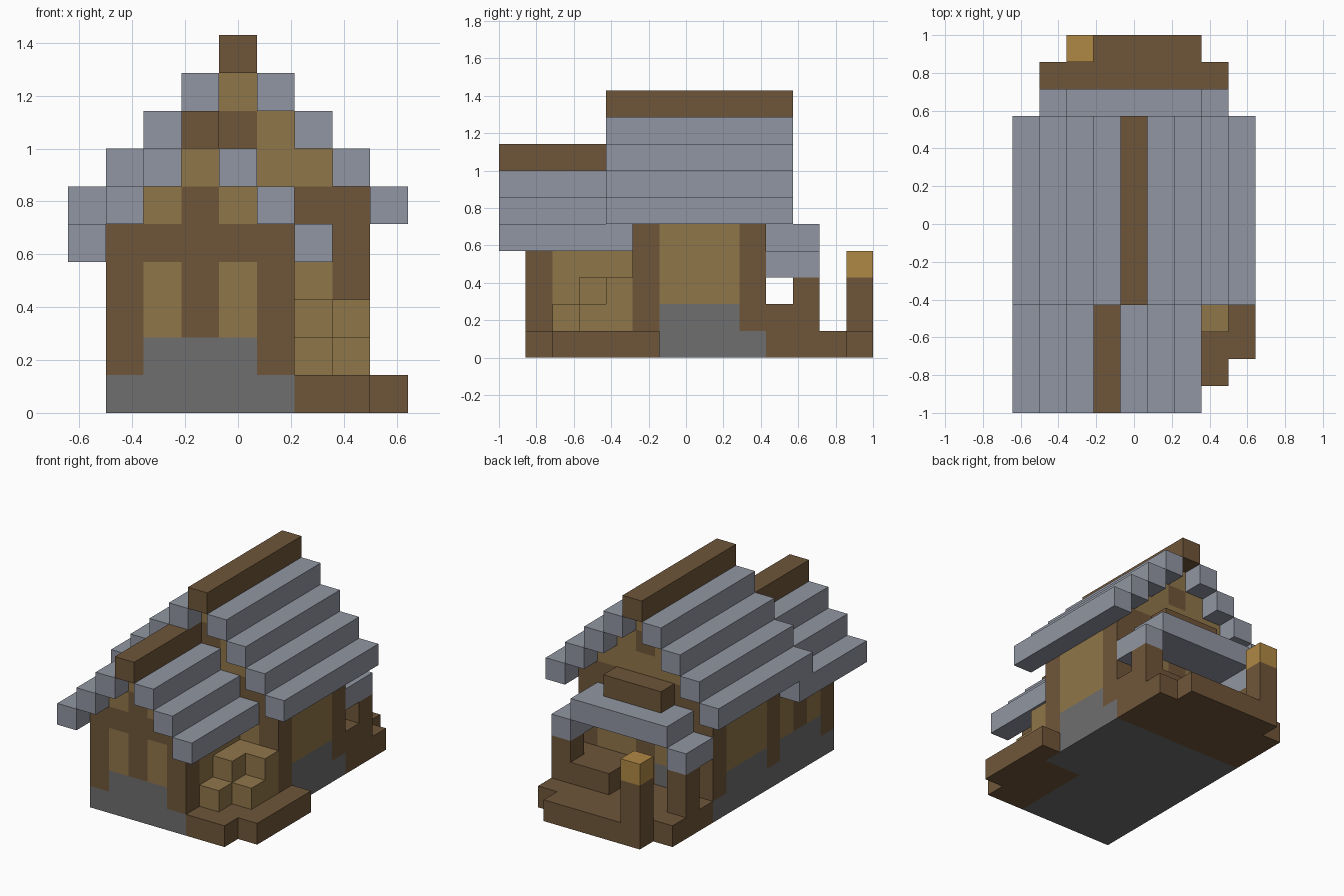
import bpy, bmesh
from mathutils import Matrix, Vector

cube = bpy.data.objects.get("Cube")
if cube:
    bpy.data.objects.remove(cube, do_unlink=True)

U = 1 / 7  # one building block


def material(name, rgb):
    m = bpy.data.materials.new(name)
    m.use_nodes = True
    m.diffuse_color = (*rgb, 1)
    m.node_tree.nodes["Principled BSDF"].inputs["Base Color"].default_value = (*rgb, 1)
    return m


timber = material("brown timber", (0.159, 0.093, 0.042))
plaster = material("tan plaster", (0.28, 0.18, 0.068))
slate = material("grey slate", (0.285, 0.305, 0.36))
stone = material("dark stone", (0.156, 0.156, 0.156))
glow = material("amber lantern", (0.434, 0.25, 0.06))


def finish(name, bm, mats):
    me = bpy.data.meshes.new(name)
    bm.to_mesh(me)
    bm.free()
    for m in mats:
        me.materials.append(m)
    ob = bpy.data.objects.new(name, me)
    bpy.context.collection.objects.link(ob)
    return ob


def boxes(name, mat, *spans):
    """Each span is (x0, x1, y0, y1, z0, z1) in blocks."""
    bm = bmesh.new()
    for x0, x1, y0, y1, z0, z1 in spans:
        centre = Vector((x0 + x1, y0 + y1, z0 + z1)) * U / 2
        size = Vector((x1 - x0, y1 - y0, z1 - z0)) * U
        bmesh.ops.create_cube(bm, size=1, matrix=Matrix.Translation(centre) @ Matrix.Diagonal((*size, 1)))
    return finish(name, bm, [mat])


def wall(name, axis, start, at, rows, flip=False):
    """Panelled wall; rows run top down to z = 1, T timber, P plaster, S stone."""
    bm = bmesh.new()
    for k, row in enumerate(reversed(rows)):
        for i, kind in enumerate(row):
            if kind == ".":
                continue
            a, z = start + i, 1 + k
            corners = [(a, z), (a + 1, z), (a + 1, z + 1), (a, z + 1)]
            pts = [Vector((p, at, q) if axis == "x" else (at, p, q)) * U for p, q in corners]
            face = bm.faces.new([bm.verts.new(p) for p in (reversed(pts) if flip else pts)])
            face.material_index = "TPS".index(kind)
    bmesh.ops.remove_doubles(bm, verts=bm.verts, dist=0.001)
    return finish(name, bm, [timber, plaster, stone])


def stepped_roof(name, cx, top, steps, y0, y1):
    """Mirrored stair-step slates with a timber ridge."""
    spans = [(cx + s * n - 0.5, cx + s * n + 0.5, y0, y1, top - n, top - n + 1)
             for n in range(1, steps + 1) for s in (-1, 1)]
    boxes(name + "_slates", slate, *spans)
    boxes(name + "_ridge", timber, (cx - 0.5, cx + 0.5, y0, y1, top, top + 1))


# Foundations
boxes("foundation", stone, (-3.5, 3.5, -2, 3, 0, 1), (-3.5, 1.5, -6, -2, 0, 1))

# Main house walls
gable = ["...P...", "..PTP..", ".PPPPP.", "TTTTTTT"]
wall("main_front_wall", "x", -3.5, -2, gable + [".....PT"] * 3 + [".....ST"])
wall("main_back_wall", "x", -3.5, 3, gable + ["TPPTPPT"] * 3 + ["TSSTSST"], flip=True)
side = ["TPPPT"] * 3 + ["TSSST"]
wall("main_left_wall", "y", -2, 3.5, side)
wall("main_right_wall", "y", -2, -3.5, side, flip=True)

# Front wing walls
wall("wing_front_wall", "x", -3.5, -6,
     ["..P..", ".PTP.", "TTTTT", "TPTPT", "TPTPT", "TSSST"])
wall("wing_left_wall", "y", -6, 1.5, ["TTTT"] + ["TPPP"] * 3)
wall("wing_right_wall", "y", -6, -3.5, ["TTTT", "TPTP", "TPTP", "TSSS"], flip=True)

# Roofs
stepped_roof("main_roof", 0, 9, 4, -3, 4)
stepped_roof("wing_roof", -1, 7, 3, -7, -2)

# Side deck with stacked crates
boxes("side_deck", timber, (1.5, 3.5, -6, -2, 0, 1), (3.5, 4.5, -5, -1, 0, 1))
boxes("crates", plaster,
      (1.5, 2.5, -5, -2, 1, 2), (2.5, 3.5, -4, -2, 1, 2),
      (1.5, 2.5, -4, -2, 2, 3), (2.5, 3.5, -3, -2, 2, 3))

# Back porch
boxes("porch_deck", timber, (-3.5, 3.5, 3, 6, 0, 1), (-2.5, 2.5, 6, 7, 0, 1))
boxes("porch_posts", timber, (-3.5, -2.5, 4, 5, 1, 3), (2.5, 3.5, 4, 5, 2, 3))
boxes("porch_bench", timber, (0.5, 3.5, 3, 5, 1, 2))
boxes("porch_roof", slate, (-2.5, 2.5, 3, 5, 4, 5),
      (-3.5, -2.5, 3, 5, 3, 4), (2.5, 3.5, 3, 5, 3, 4))
boxes("porch_ridge", timber, (-1.5, 1.5, 3, 4, 5, 6))

# Lantern post
boxes("lantern_post", timber, (-2.5, -1.5, 6, 7, 1, 3))
boxes("lantern", glow, (-2.5, -1.5, 6, 7, 3, 4))
